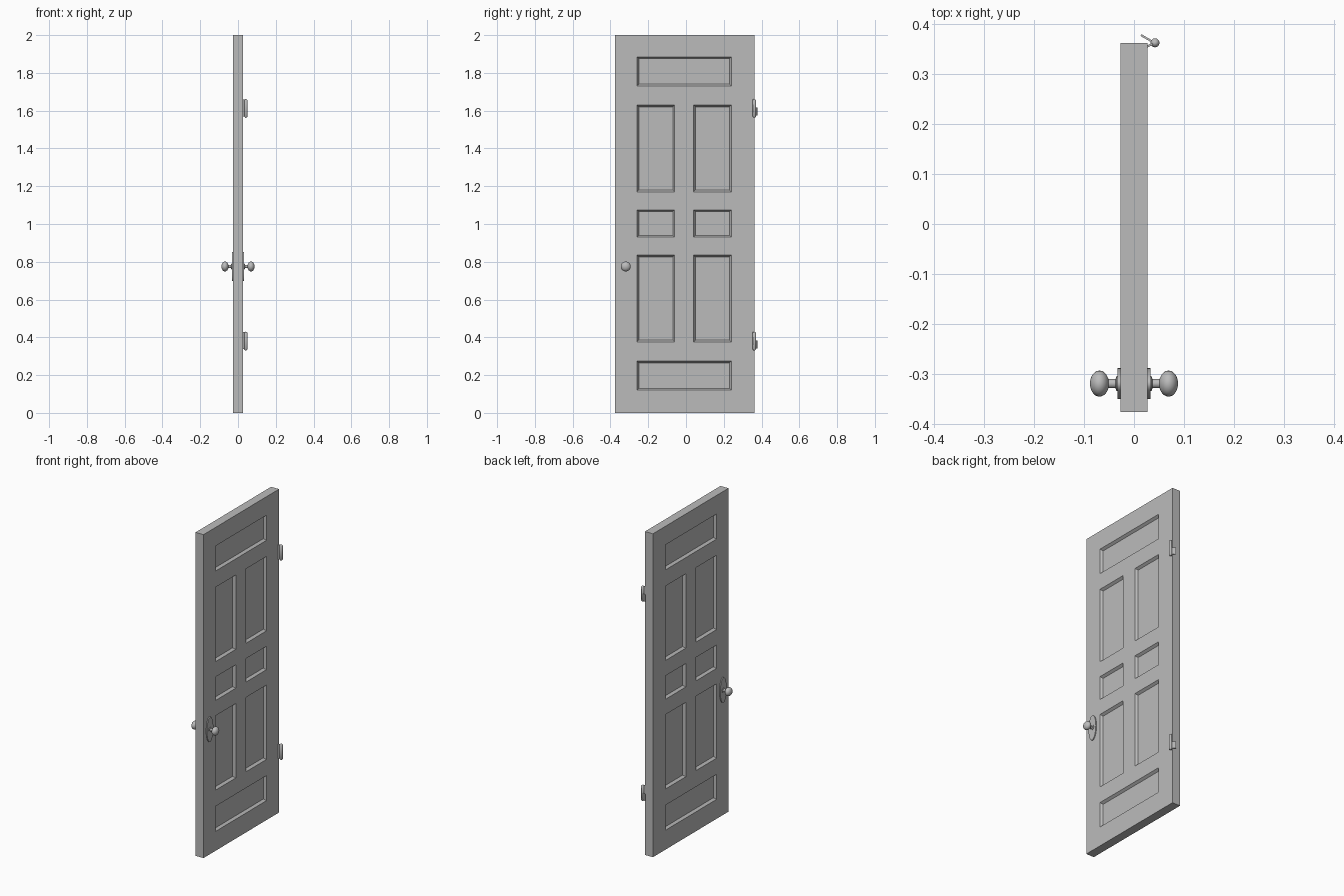
import bpy, bmesh, math
from mathutils import Matrix, Vector

cube = bpy.data.objects.get("Cube")
if cube:
    bpy.data.objects.remove(cube)

grey = bpy.data.materials.new("plain grey")
grey.use_nodes = True
colour = (0.5, 0.5, 0.5, 1)
grey.diffuse_color = colour
grey.node_tree.nodes["Principled BSDF"].inputs["Base Color"].default_value = colour


def make(name, bm, smooth=False):
    mesh = bpy.data.meshes.new(name)
    bmesh.ops.recalc_face_normals(bm, faces=bm.faces)
    bm.to_mesh(mesh)
    bm.free()
    obj = bpy.data.objects.new(name, mesh)
    bpy.context.collection.objects.link(obj)
    mesh.materials.append(grey)
    if smooth:
        bpy.ops.object.select_all(action='DESELECT')
        obj.select_set(True)
        bpy.context.view_layer.objects.active = obj
        bpy.ops.object.shade_smooth_by_angle(angle=math.radians(40))
    return obj


def box(bm, centre, size, angle=0):
    matrix = (Matrix.Translation(centre) @ Matrix.Rotation(angle, 4, 'Z')
              @ Matrix.Diagonal((*size, 1)))
    bmesh.ops.create_cube(bm, size=1, matrix=matrix)


def lathe(bm, profile, matrix, sides=24):
    """Spin (radius, height) points round local z."""
    points = [bm.verts.new((r, 0, h)) for r, h in profile]
    edges = [bm.edges.new(pair) for pair in zip(points, points[1:])]
    bmesh.ops.spin(bm, geom=points + edges, cent=(0, 0, 0), axis=(0, 0, 1),
                   angle=math.tau, steps=sides, use_duplicate=False)
    bmesh.ops.remove_doubles(bm, verts=bm.verts, dist=0.0001)
    bmesh.ops.transform(bm, matrix=matrix, verts=bm.verts)


# Door slab with bevelled recessed panels on both faces
HALF = 0.027
FRONT, BACK = -0.376, 0.362
columns = [(-0.26, -0.06), (0.04, 0.24)]
full = (-0.26, 0.24)
panels = [(full, (0.12, 0.275)), (full, (1.73, 1.885))]
panels += [(c, r) for c in columns
           for r in ((0.375, 0.835), (0.93, 1.075), (1.17, 1.63))]

bm = bmesh.new()
box(bm, (0, (FRONT + BACK) / 2, 1), (2 * HALF, BACK - FRONT, 2))
for axis, cuts in ((1, {v for p in panels for v in p[0]}),
                   (2, {v for p in panels for v in p[1]})):
    normal = Vector((0, axis == 1, axis == 2))
    for v in sorted(cuts):
        bmesh.ops.bisect_plane(bm, geom=bm.verts[:] + bm.edges[:] + bm.faces[:],
                               plane_co=normal * v, plane_no=normal)
bm.normal_update()
for (y0, y1), (z0, z1) in panels:
    for side in (-1, 1):
        cells = []
        for f in bm.faces:
            c = f.calc_center_median()
            if f.normal.x * side > 0.9 and y0 < c.y < y1 and z0 < c.z < z1 \
                    and abs(c.x) > HALF - 0.001:
                cells.append(f)
        bmesh.ops.inset_region(bm, faces=cells, thickness=0.01, depth=-0.015,
                               use_even_offset=True, use_boundary=True)
make("door_slab", bm)

# Oval plates, stems and knobs on both faces
KNOB_Y, KNOB_Z = -0.319, 0.775
for side, label in ((1, "left"), (-1, "right")):
    place = Matrix.Translation((0, KNOB_Y, KNOB_Z)) @ \
        Matrix.Rotation(side * math.pi / 2, 4, 'Y')
    bm = bmesh.new()
    lathe(bm, [(0, 0.02), (1, 0.02), (1, 0.033), (0, 0.033)],
          place @ Matrix.Diagonal((0.078, 0.031, 1, 1)), 32)
    make("knob_plate_" + label, bm, True)
    bm = bmesh.new()
    ball = [(0.026 * math.sin(a), 0.069 - 0.019 * math.cos(a))
            for a in (math.pi * i / 14 for i in range(2, 15))]
    lathe(bm, [(0, 0.03), (0.015, 0.03), (0.015, 0.035), (0.009, 0.037),
               (0.009, 0.051)] + ball, place)
    make("door_knob_" + label, bm, True)

# Hinges: a pin barrel with two splayed leaves
for label, z in (("lower", 0.38), ("upper", 1.612)):
    bm = bmesh.new()
    lathe(bm, [(0, -0.05), (0.005, -0.048), (0.009, -0.043), (0.009, 0.043),
               (0.005, 0.048), (0, 0.05)],
          Matrix.Translation((0.042, 0.362, z)), 16)
    make("hinge_pin_" + label, bm, True)
    bm = bmesh.new()
    box(bm, (0.027, 0.37, z - 0.017), (0.03, 0.004, 0.042), math.radians(-30))
    box(bm, (0.033, 0.358, z + 0.002), (0.016, 0.004, 0.09), math.radians(28))
    make("hinge_leaves_" + label, bm)
